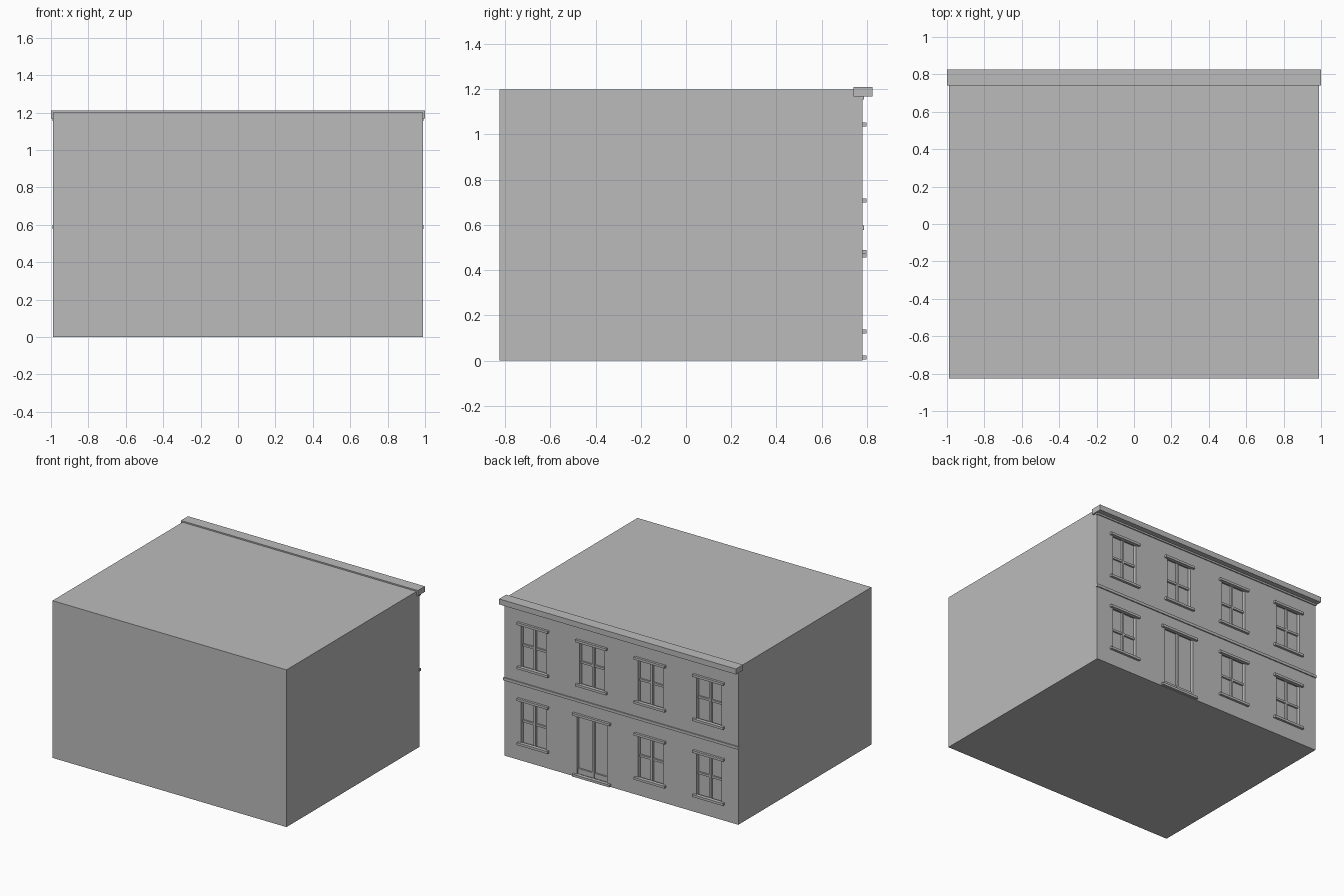
import bpy, bmesh

if "Cube" in bpy.data.objects:
    bpy.data.objects.remove(bpy.data.objects["Cube"])

stone = bpy.data.materials.new("grey_stone")
stone.diffuse_color = (0.5, 0.5, 0.5, 1)
stone.use_nodes = True
stone.node_tree.nodes["Principled BSDF"].inputs["Base Color"].default_value = stone.diffuse_color

WALL_Y = 0.78      # face of the detailed wall
GLASS_Y = 0.752    # bottom of the window recesses


def boxes(name, items):
    """One object from boxes given as (x0, x1, y0, y1, z0, z1)."""
    bm = bmesh.new()
    for x0, x1, y0, y1, z0, z1 in items:
        verts = bmesh.ops.create_cube(bm, size=1)["verts"]
        for v in verts:
            v.co = (x0 if v.co.x < 0 else x1,
                    y0 if v.co.y < 0 else y1,
                    z0 if v.co.z < 0 else z1)
    me = bpy.data.meshes.new(name)
    bm.to_mesh(me)
    bm.free()
    me.materials.append(stone)
    ob = bpy.data.objects.new(name, me)
    bpy.context.collection.objects.link(ob)
    return ob


# Layout: four bays on two floors, the door in one lower bay
columns = [-0.741, -0.247, 0.247, 0.741]
door_x = 0.247
windows = [(x, z) for z in (0.128, 0.708) for x in columns
           if not (x == door_x and z < 0.5)]
W, H = 0.105, 0.337       # half opening width, sill-to-lintel spacing
T = 0.009                 # half thickness of sills and lintels
DW, DTOP = 0.128, 0.479   # half door width, door lintel height

# Main block with recessed openings
body = boxes("building_block", [(-0.988, 0.988, -0.826, WALL_Y, 0, 1.2)])
cuts = [(x - W, x + W, GLASS_Y, 0.9, z, z + H) for x, z in windows]
cuts.append((door_x - DW, door_x + DW, GLASS_Y, 0.9, 0.013, DTOP))
cutter = boxes("opening_cutter", cuts)
cutter.hide_render = True
mod = body.modifiers.new("openings", "BOOLEAN")
mod.object = cutter
mod.operation = "DIFFERENCE"
mod.solver = "EXACT"
bpy.context.view_layer.objects.active = body
bpy.ops.object.modifier_apply(modifier=mod.name)
bpy.data.objects.remove(cutter)

# Sills, lintels and cross bars of the windows
sills, lintels, bars = [], [], []
for x, z in windows:
    sills.append((x - 0.13, x + 0.13, 0.77, 0.798, z - T, z + T))
    lintels.append((x - 0.13, x + 0.13, 0.77, 0.798, z + H - T, z + H + T))
    bars.append((x - 0.008, x + 0.008, GLASS_Y - 0.005, 0.767, z, z + H))
    bars.append((x - W, x + W, GLASS_Y - 0.005, 0.765,
                 z + H / 2 - 0.008, z + H / 2 + 0.008))
boxes("window_sills", sills)
boxes("window_lintels", lintels)
boxes("window_bars", bars)

# Double door: surround, step, centre post and bottom rail
boxes("door_lintel", [(door_x - 0.158, door_x + 0.158, 0.77, 0.798, DTOP - T, DTOP + T)])
boxes("door_step", [(door_x - 0.158, door_x + 0.158, 0.77, 0.798, 0.004, 0.022)])
boxes("door_frame", [
    (door_x - 0.009, door_x + 0.009, GLASS_Y - 0.005, 0.767, 0.013, DTOP),
    (door_x - DW, door_x + DW, GLASS_Y - 0.005, 0.765, 0.02, 0.06)])

# Floor band and stepped cornice
boxes("floor_band", [(-0.992, 0.992, 0.77, 0.788, 0.577, 0.598)])
boxes("cornice_step", [(-0.992, 0.992, 0.77, 0.788, 1.155, 1.175)])
boxes("cornice", [(-1, 1, 0.741, 0.826, 1.168, 1.21)])
